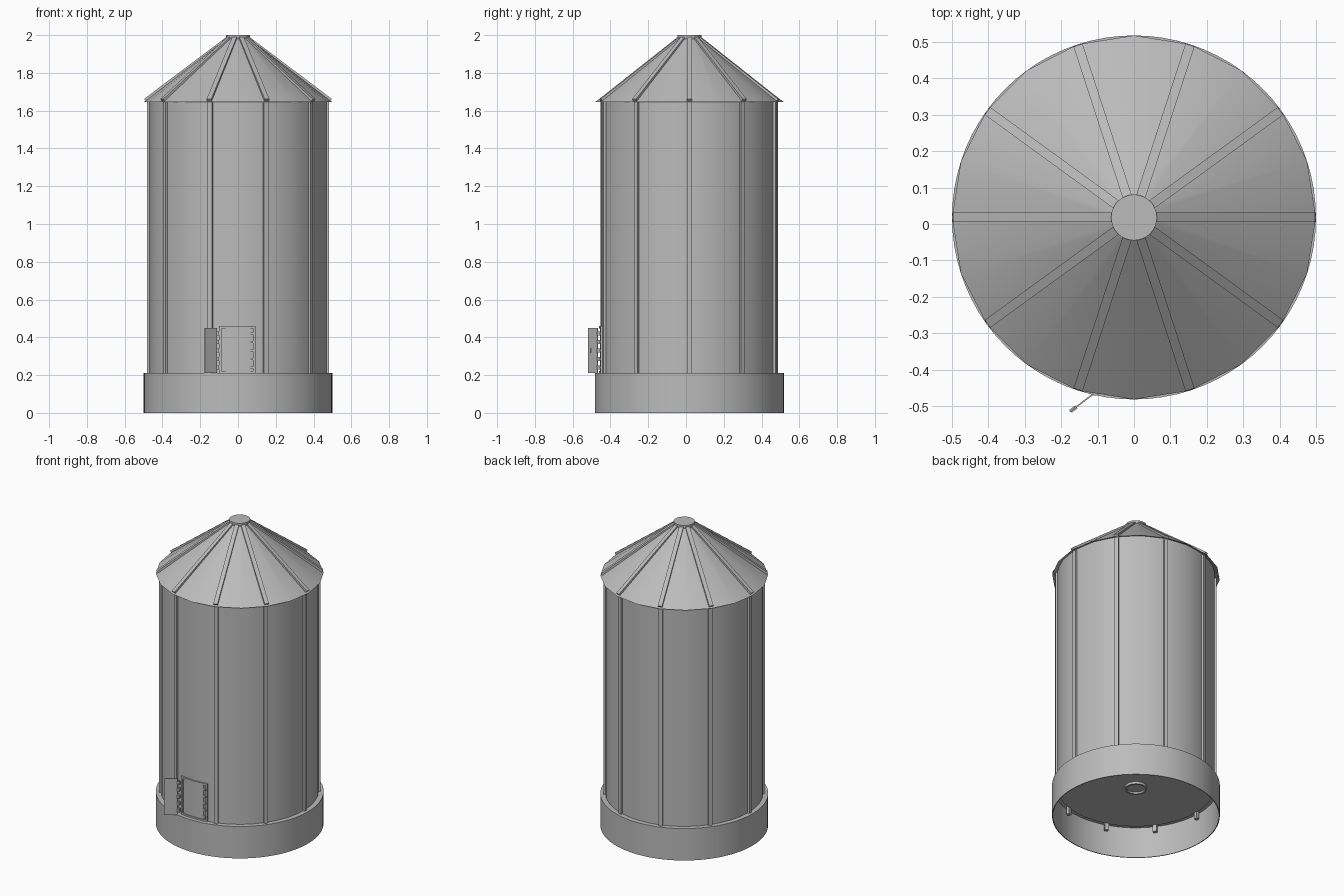
import bpy, bmesh, math
from mathutils import Matrix, Vector

if "Cube" in bpy.data.objects:
    bpy.data.objects.remove(bpy.data.objects["Cube"], do_unlink=True)

CENTRE = Vector((0, 0.018, 0))
WALL_R, OUT_R, LEDGE_Z, EAVE_Z = 0.47, 0.5, 0.21, 1.645
RIBS = 10

steel = bpy.data.materials.new("galvanised steel")
steel.use_nodes = True
grey = (0.5, 0.5, 0.5, 1)
steel.diffuse_color = grey
steel.node_tree.nodes["Principled BSDF"].inputs["Base Color"].default_value = grey


def finish(name, bm, smooth=False, origin=CENTRE):
    mesh = bpy.data.meshes.new(name)
    bm.to_mesh(mesh)
    bm.free()
    mesh.materials.append(steel)
    obj = bpy.data.objects.new(name, mesh)
    obj.location = origin
    bpy.context.collection.objects.link(obj)
    if smooth:
        bpy.ops.object.select_all(action='DESELECT')
        obj.select_set(True)
        bpy.context.view_layer.objects.active = obj
        bpy.ops.object.shade_smooth_by_angle(angle=math.radians(35))
    return obj


def lathe(name, profile, sides):
    """Spin a radius/height profile around the silo axis."""
    bm = bmesh.new()
    rings = []
    for r, z in profile:
        if r == 0:
            rings.append([bm.verts.new((0, 0, z))] * sides)
        else:
            rings.append([bm.verts.new((r * math.cos(math.tau * i / sides),
                                        r * math.sin(math.tau * i / sides), z))
                          for i in range(sides)])
    for low, high in zip(rings, rings[1:]):
        for i in range(sides):
            j = (i + 1) % sides
            corners = dict.fromkeys((low[i], low[j], high[j], high[i]))
            bm.faces.new(list(corners))
    return finish(name, bm, True)


def add_box(bm, size, matrix):
    bmesh.ops.create_cube(bm, size=1, matrix=matrix @ Matrix.Diagonal((*size, 1)))


def curved_panel(bm, x0, x1, z0, z1, r0, r1, steps=8):
    """A plate that follows the front of the round wall."""
    rows = []
    for i in range(steps + 1):
        x = x0 + (x1 - x0) * i / steps
        rows.append([bm.verts.new((x, -math.sqrt(r * r - x * x), z))
                     for r, z in ((r0, z0), (r1, z0), (r1, z1), (r0, z1))])
    for a, b in zip(rows, rows[1:]):
        for k in range(4):
            n = (k + 1) % 4
            bm.faces.new((a[k], b[k], b[n], a[n]))
    bm.faces.new(rows[0])
    bm.faces.new(rows[-1][::-1])
    bmesh.ops.recalc_face_normals(bm, faces=bm.faces)


# Hollow base skirt with its ledge
lathe("base_skirt", [(OUT_R - 0.005, LEDGE_Z - 0.005), (OUT_R - 0.005, 0), (OUT_R, 0),
                     (OUT_R, LEDGE_Z), (WALL_R - 0.005, LEDGE_Z),
                     (WALL_R - 0.005, LEDGE_Z - 0.005),
                     (OUT_R - 0.005, LEDGE_Z - 0.005)], 80)

# Tank wall and floor
lathe("tank_wall", [(0, 0.2), (WALL_R, 0.2), (WALL_R, EAVE_Z + 0.015)], 40)

# Floor outlet
lathe("floor_outlet", [(0, 0.196), (0.055, 0.196), (0.055, 0.185), (0.066, 0.185),
                       (0.066, 0.205)], 32)

# Conical roof shell with an open eave
lathe("roof", [(WALL_R - 0.01, EAVE_Z + 0.018), (OUT_R, EAVE_Z), (0.06, 1.982)], 20)

# Roof cap
lathe("roof_cap", [(0, 1.975), (0.063, 1.975), (0.063, 2), (0, 2)], 32)

# Wall and roof ribs
wall_bm, roof_bm = bmesh.new(), bmesh.new()
run, rise = OUT_R - 0.05, 0.338
slope = math.atan2(rise, run)
for i in range(RIBS):
    turn = Matrix.Rotation(math.tau * i / RIBS, 4, 'Z')
    add_box(wall_bm, (0.02, 0.024, EAVE_Z - 0.15),
            turn @ Matrix.Translation((WALL_R + 0.002, 0, (EAVE_Z + 0.16) / 2)))
    middle = Matrix.Translation((0.05 + run / 2 - 0.004, 0, EAVE_Z + rise / 2 + 0.007))
    add_box(roof_bm, (math.hypot(run, rise) - 0.01, 0.026, 0.018),
            turn @ middle @ Matrix.Rotation(slope, 4, 'Y'))
finish("wall_ribs", wall_bm)
finish("roof_ribs", roof_bm)

# Door frame, following the wall
frame = bmesh.new()
for x0, x1, z0, z1 in ((-0.1, -0.088, 0.212, 0.46), (0.08, 0.092, 0.212, 0.46),
                       (-0.088, 0.08, 0.448, 0.46), (-0.088, 0.08, 0.212, 0.222)):
    curved_panel(frame, x0, x1, z0, z1, WALL_R - 0.01, WALL_R + 0.009)
finish("door_frame", frame)

# Inner door panel
panel = bmesh.new()
curved_panel(panel, -0.065, 0.065, 0.222, 0.448, WALL_R - 0.01, WALL_R + 0.004)
finish("inner_door", panel, True)

# Open door leaf, hinged on the frame
hinge, tip = Vector((-0.112, -0.467, 0.33)), Vector((-0.176, -0.516, 0.33))
swing = math.atan2(tip.y - hinge.y, tip.x - hinge.x)
facing = Matrix.Rotation(swing, 4, 'Z')
leaf = bmesh.new()
add_box(leaf, ((tip - hinge).length, 0.004, 0.24),
        Matrix.Translation((hinge + tip) / 2) @ facing)
add_box(leaf, (0.02, 0.01, 0.025),
        Matrix.Translation(hinge.lerp(tip, 0.85)) @ facing)
finish("open_door_leaf", leaf, origin=(0, 0, 0))

# Hinges and latches beside the opening
fittings = bmesh.new()
for i in range(5):
    z = 0.24 + i * 0.045
    add_box(fittings, (0.014, 0.016, 0.022), Matrix.Translation((-0.107, -0.463, z)))
    add_box(fittings, (0.02, 0.012, 0.012), Matrix.Translation((0.074, -0.451, z)))
finish("hinges_and_latches", fittings, origin=(0, 0, 0))
